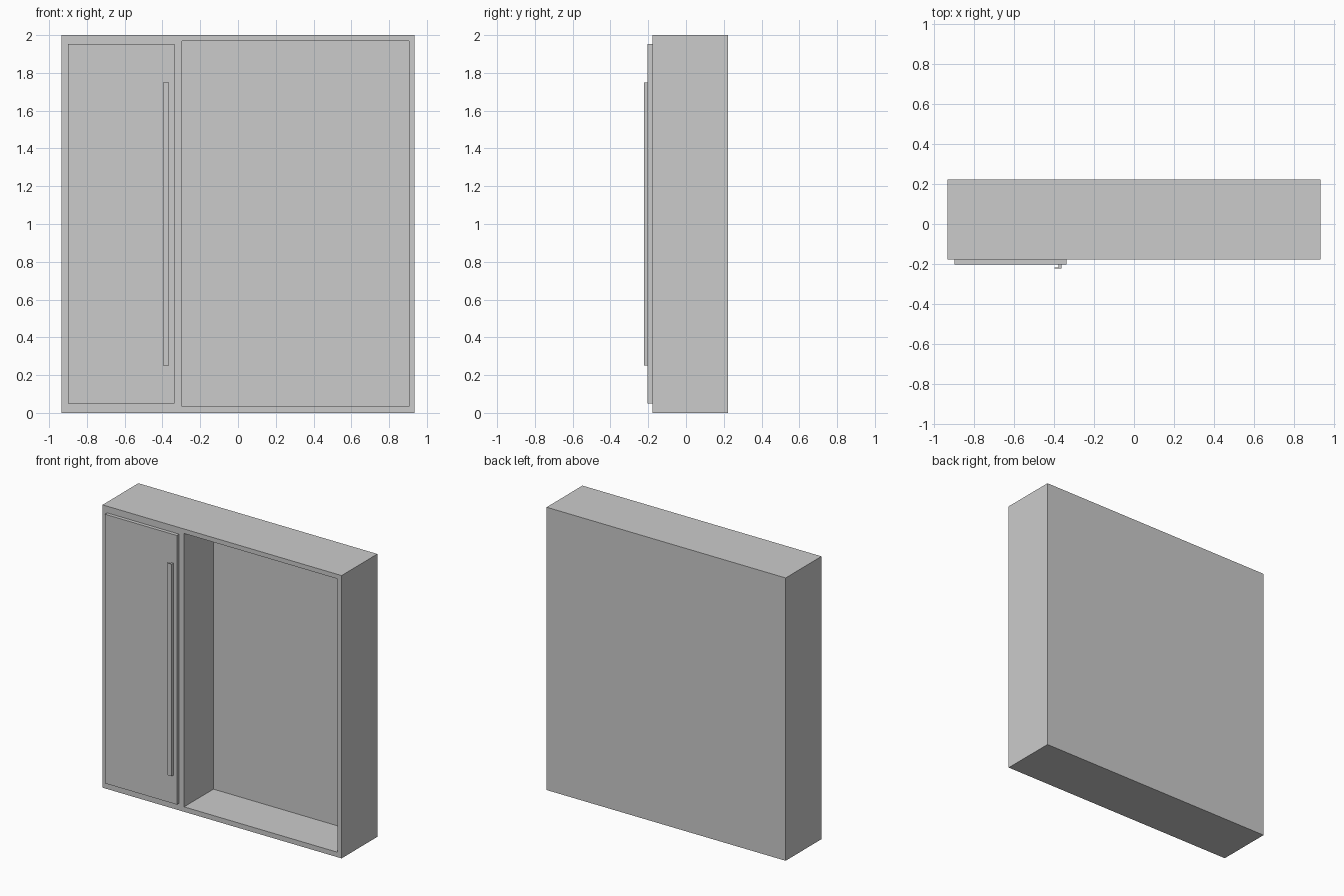
import bpy
import bmesh

cube = bpy.data.objects.get("Cube")
if cube:
    bpy.data.objects.remove(cube, do_unlink=True)

# Single plain grey finish
grey = bpy.data.materials.new("plain grey")
grey.use_nodes = True
colour = (0.6, 0.6, 0.6, 1)
grey.diffuse_color = colour
for node in grey.node_tree.nodes:
    if node.type == 'BSDF_PRINCIPLED':
        node.inputs["Base Color"].default_value = colour


def new_object(name, bm):
    bmesh.ops.recalc_face_normals(bm, faces=bm.faces)
    mesh = bpy.data.meshes.new(name)
    bm.to_mesh(mesh)
    bm.free()
    mesh.materials.append(grey)
    obj = bpy.data.objects.new(name, mesh)
    bpy.context.scene.collection.objects.link(obj)
    return obj


def prism(name, outline, z0, z1):
    """Extrude a plan outline from z0 up to z1."""
    bm = bmesh.new()
    face = bm.faces.new([bm.verts.new((x, y, z0)) for x, y in outline])
    top = bmesh.ops.extrude_face_region(bm, geom=[face])["geom"]
    verts = [v for v in top if isinstance(v, bmesh.types.BMVert)]
    bmesh.ops.translate(bm, verts=verts, vec=(0, 0, z1 - z0))
    return new_object(name, bm)


def box(name, x0, x1, y0, y1, z0, z1):
    return prism(name, [(x0, y0), (x1, y0), (x1, y1), (x0, y1)], z0, z1)


FRONT, BACK = -0.178, 0.222
DOOR_FRONT = -0.203
HALF = 0.935

# Cabinet with the open niche cut into its front
cabinet = box("cabinet", -HALF, HALF, FRONT, BACK, 0, 2)
cutter = box("niche_cutter", -0.297, 0.905, FRONT - 0.1, 0.15, 0.035, 1.968)
cutter.hide_render = True
cut = cabinet.modifiers.new("niche", 'BOOLEAN')
cut.operation = 'DIFFERENCE'
cut.solver = 'EXACT'
cut.object = cutter
bpy.context.view_layer.objects.active = cabinet
bpy.ops.object.modifier_apply(modifier=cut.name)
bpy.data.objects.remove(cutter, do_unlink=True)

# Door panel standing proud of the cabinet
box("door", -0.9, -0.337, DOOR_FRONT, FRONT, 0.05, 1.953)

# Long pull handle with an L-shaped section
left, stem, right = -0.397, -0.379, -0.364
tip, lip = -0.222, -0.217
prism("door_handle", [(left, tip), (right, tip), (right, DOOR_FRONT),
                      (stem, DOOR_FRONT), (stem, lip), (left, lip)], 0.25, 1.75)
